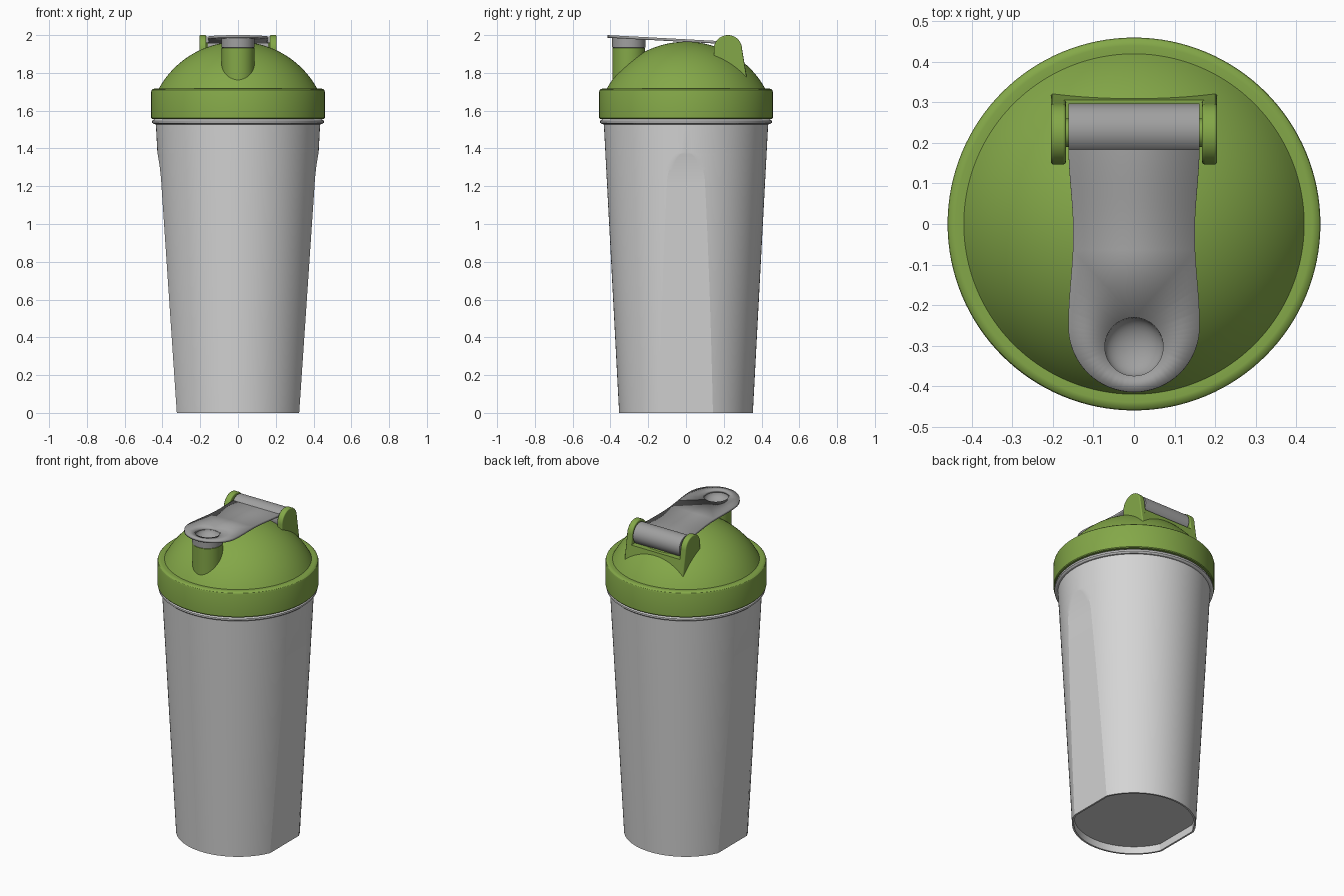
import bpy, bmesh, math
from math import sin, cos, pi, radians

if "Cube" in bpy.data.objects:
    bpy.data.objects.remove(bpy.data.objects["Cube"])


def material(name, rgb):
    m = bpy.data.materials.new(name)
    m.diffuse_color = (*rgb, 1)
    m.use_nodes = True
    m.node_tree.nodes["Principled BSDF"].inputs["Base Color"].default_value = m.diffuse_color
    return m


GREEN = material("lid green", (0.23, 0.39, 0.065))
LIGHT = material("cup light grey", (0.66, 0.66, 0.66))
GREY = material("flap grey", (0.35, 0.35, 0.35))


def finish(name, bm, mat, angle=30):
    bmesh.ops.recalc_face_normals(bm, faces=bm.faces[:])
    me = bpy.data.meshes.new(name)
    bm.to_mesh(me)
    bm.free()
    ob = bpy.data.objects.new(name, me)
    bpy.context.collection.objects.link(ob)
    me.materials.append(mat)
    bpy.ops.object.select_all(action='DESELECT')
    bpy.context.view_layer.objects.active = ob
    ob.select_set(True)
    bpy.ops.object.shade_smooth_by_angle(angle=radians(angle))
    return ob


def loft(rings, cap_start=True, cap_end=True):
    """Skin a list of closed rings of points."""
    bm = bmesh.new()
    vs = [[bm.verts.new(p) for p in ring] for ring in rings]
    n = len(vs[0])
    for a, b in zip(vs, vs[1:]):
        for i in range(n):
            j = (i + 1) % n
            bm.faces.new((a[i], a[j], b[j], b[i]))
    if cap_start:
        bm.faces.new(vs[0])
    if cap_end:
        bm.faces.new(vs[-1])
    return bm


def lathe(name, profile, mat, y=0, n=128, angle=30):
    rings = [[(r * cos(2 * pi * i / n), y + r * sin(2 * pi * i / n), z)
              for i in range(n)] for r, z in profile]
    return finish(name, loft(rings), mat, angle)


def prism(name, profile, x0, x1, mat, bevel=0):
    """Extrude a (y, z) profile along x."""
    ob = finish(name, loft([[(x, y, z) for y, z in profile] for x in (x0, x1)]), mat)
    if bevel:
        m = ob.modifiers.new("bevel", 'BEVEL')
        m.width, m.segments, m.limit_method = bevel, 3, 'ANGLE'
        m.angle_limit = radians(40)
    return ob


def circle(y, z, r, n=64):
    return [(y + r * cos(2 * pi * i / n), z + r * sin(2 * pi * i / n)) for i in range(n)]


# Cup: tapered, with a flat scoop on the left and right sides
def cup_ring(z, r, d, arc=60, flat=10):
    a = math.acos(1 - max(d, 0.00003) / r)
    pts = []
    for side in (0, pi):
        w, x = r * sin(a), r * cos(a)
        s = cos(side)
        for i in range(flat):
            pts.append((s * x, s * (-w + 2 * w * i / flat), z))
        for i in range(arc):
            t = side + a + (pi - 2 * a) * i / arc
            pts.append((r * cos(t), r * sin(t), z))
    return pts


def scoop_depth(z):
    if z < 1.2:
        return 0.03 - 0.0175 * z / 1.2
    t = min((z - 1.2) / 0.18, 1)
    return 0.0125 * (1 - t * t)


levels = [1.2 * i / 12 for i in range(12)] + [1.2 + 0.18 * i / 16 for i in range(17)] + [1.53]
rings = [cup_ring(0.045, 0.343, 0.03), cup_ring(0, 0.343, 0.03)]
rings += [cup_ring(z, 0.354 + 0.081 * z / 1.53, scoop_depth(z)) for z in levels]
finish("cup", loft(rings), LIGHT, 14)

# Rim bead under the lid
lathe("cup_rim", [(0.43, 1.527), (0.446, 1.529), (0.454, 1.536), (0.454, 1.546),
                  (0.450, 1.551), (0.43, 1.56)], LIGHT)

# Lid: rounded band and domed top
R, CZ = 0.478, 1.487
a0 = math.asin(0.42 / R)
dome = [(max(R * sin(a0 * (1 - i / 24)), 0.002), CZ + R * cos(a0 * (1 - i / 24)))
        for i in range(25)]
lathe("lid", [(0.40, 1.557), (0.456, 1.557), (0.46, 1.562), (0.46, 1.70), (0.457, 1.709),
              (0.450, 1.715), (0.440, 1.717), (0.424, 1.715)] + dome, GREEN)

# Spout and its plug with a round dimple
SY = -0.303
lathe("spout", [(0.087, 1.70), (0.087, 1.932)], GREEN, SY, 64)
dimple = [(max(0.073 * cos(pi / 2 * i / 12), 0.001), 1.988 - 0.05 * sin(pi / 2 * i / 12))
          for i in range(13)]
lathe("spout_plug", [(0.080, 1.931), (0.088, 1.935), (0.088, 1.988)] + dimple, GREY, SY, 64)

# Flap: waisted plate with a round end and a hole over the dimple
half = [(0.156 + 0.006 * cos(2 * pi * (y + 0.25) / 0.45), y)
        for y in [0.2 - 0.453 * i / 24 for i in range(24)]]
end = [(0.162 * cos(t), -0.253 - 0.162 * sin(t)) for t in [pi * i / 32 for i in range(33)]]
outline = half + end + [(-x, y) for x, y in reversed(half)]
hole = [(x, y) for x, y in circle(0, SY, 0.072)]
bm = bmesh.new()
for loop in (outline, hole):
    vs = [bm.verts.new((x, y, 0)) for x, y in loop]
    for i in range(len(vs)):
        bm.edges.new((vs[i - 1], vs[i]))
bmesh.ops.triangle_fill(bm, use_beauty=True, edges=bm.edges[:])
for v in bm.verts:
    v.co.z = 1.993 - 0.032 * (v.co.y + 0.415) / 0.6
flap = finish("flap", bm, GREY)
sol = flap.modifiers.new("thickness", 'SOLIDIFY')
sol.thickness, sol.offset = 0.014, 0

# Hinge: roller, axle, two ears and the cradle between them
prism("hinge_roller", circle(0.232, 1.925, 0.065), -0.161, 0.161, GREY)
prism("hinge_axle", circle(0.225, 1.925, 0.035, 32), -0.18, 0.18, GREEN)
ear = [(0.222 + 0.075 * cos(t), 1.925 + 0.075 * sin(t))
       for t in [pi * i / 24 for i in range(25)]]
ear = [(0.326, 1.75)] + ear + [(0.147, 1.75)]
for side, s in (("left", -1), ("right", 1)):
    prism("hinge_ear_" + side, ear, s * 0.168, s * 0.205, GREEN, 0.006)
prism("hinge_cradle", [(0.326, 1.75), (0.306, 1.872), (0.147, 1.872), (0.147, 1.75)],
      -0.18, 0.18, GREEN)
